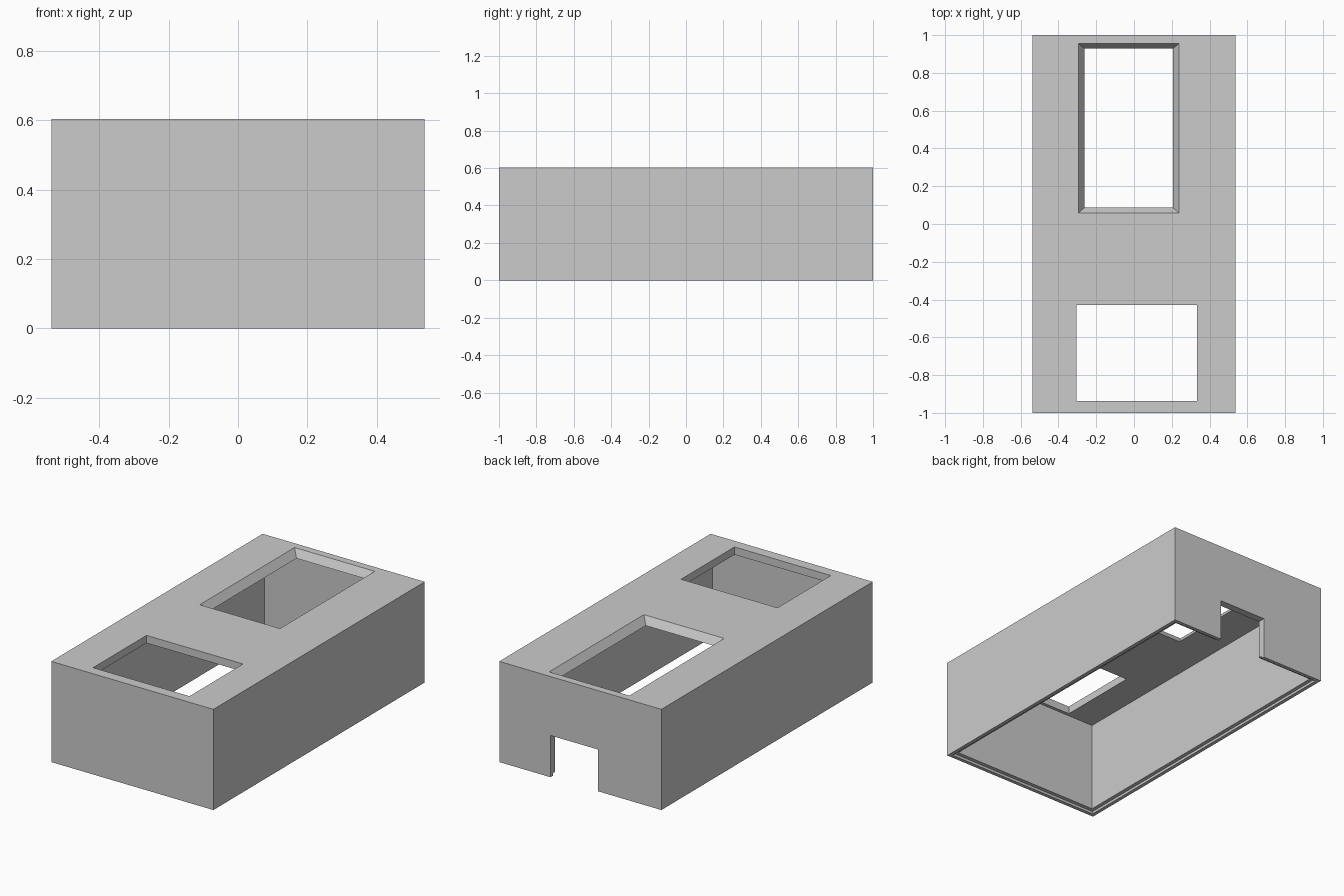
import bpy, bmesh

cube = bpy.data.objects.get("Cube")
if cube:
    bpy.data.objects.remove(cube, do_unlink=True)

# Overall sizes
HX, HY, H = 0.537, 1.0, 0.603
WALL, LIP, LIP_H, ROOF = 0.045, 0.022, 0.015, 0.046
OVER = 0.1

grey = bpy.data.materials.new("light grey plastic")
grey.use_nodes = True
colour = (0.6, 0.6, 0.6, 1.0)
grey.diffuse_color = colour
grey.node_tree.nodes["Principled BSDF"].inputs["Base Color"].default_value = colour


def rect(x0, x1, y0, y1):
    return [(x0, y0), (x1, y0), (x1, y1), (x0, y1)]


def inset_rect(d):
    return rect(-HX + d, HX - d, -HY + d, HY - d)


def prism(name, low, z0, z1, high=None):
    """Block between a lower and an upper rectangle."""
    bm = bmesh.new()
    a = [bm.verts.new((x, y, z0)) for x, y in low]
    b = [bm.verts.new((x, y, z1)) for x, y in (high or low)]
    bm.faces.new(a[::-1])
    bm.faces.new(b)
    for i in range(4):
        j = (i + 1) % 4
        bm.faces.new((a[i], a[j], b[j], b[i]))
    mesh = bpy.data.meshes.new(name)
    bm.to_mesh(mesh)
    bm.free()
    mesh.materials.append(grey)
    obj = bpy.data.objects.new(name, mesh)
    bpy.context.collection.objects.link(obj)
    return obj


def cut(target, cutter):
    cutter.hide_render = True
    mod = target.modifiers.new("cut", "BOOLEAN")
    mod.operation = "DIFFERENCE"
    mod.solver = "EXACT"
    mod.object = cutter
    bpy.context.view_layer.objects.active = target
    bpy.ops.object.modifier_apply(modifier=mod.name)
    bpy.data.objects.remove(cutter, do_unlink=True)


# Outer case
case = prism("case_shell", inset_rect(0), 0, H)

# Hollow inside, open at the bottom, with a stepped rim
cut(case, prism("cavity_cutter", inset_rect(WALL), -OVER, H - ROOF))
cut(case, prism("rim_step_cutter", inset_rect(LIP), -OVER, LIP_H))

# Straight opening near the front
cut(case, prism("front_opening_cutter", rect(-0.305, 0.334, -0.936, -0.43),
                H - ROOF - OVER, H + OVER))

# Rear window with sloping sides, continued past both faces of the roof
wide = (-0.294, 0.238, 0.058, 0.955)
narrow = (-0.262, 0.206, 0.087, 0.928)
upper = [2 * w - n for w, n in zip(wide, narrow)]
lower = [2 * n - w for w, n in zip(wide, narrow)]
cut(case, prism("rear_window_cutter", rect(*lower), H - 2 * ROOF, H + ROOF,
                rect(*upper)))

# Cable notch in the back wall
cut(case, prism("back_notch_cutter", rect(-0.118, 0.198, HY - 2 * WALL, HY + OVER),
                -OVER, 0.25))
